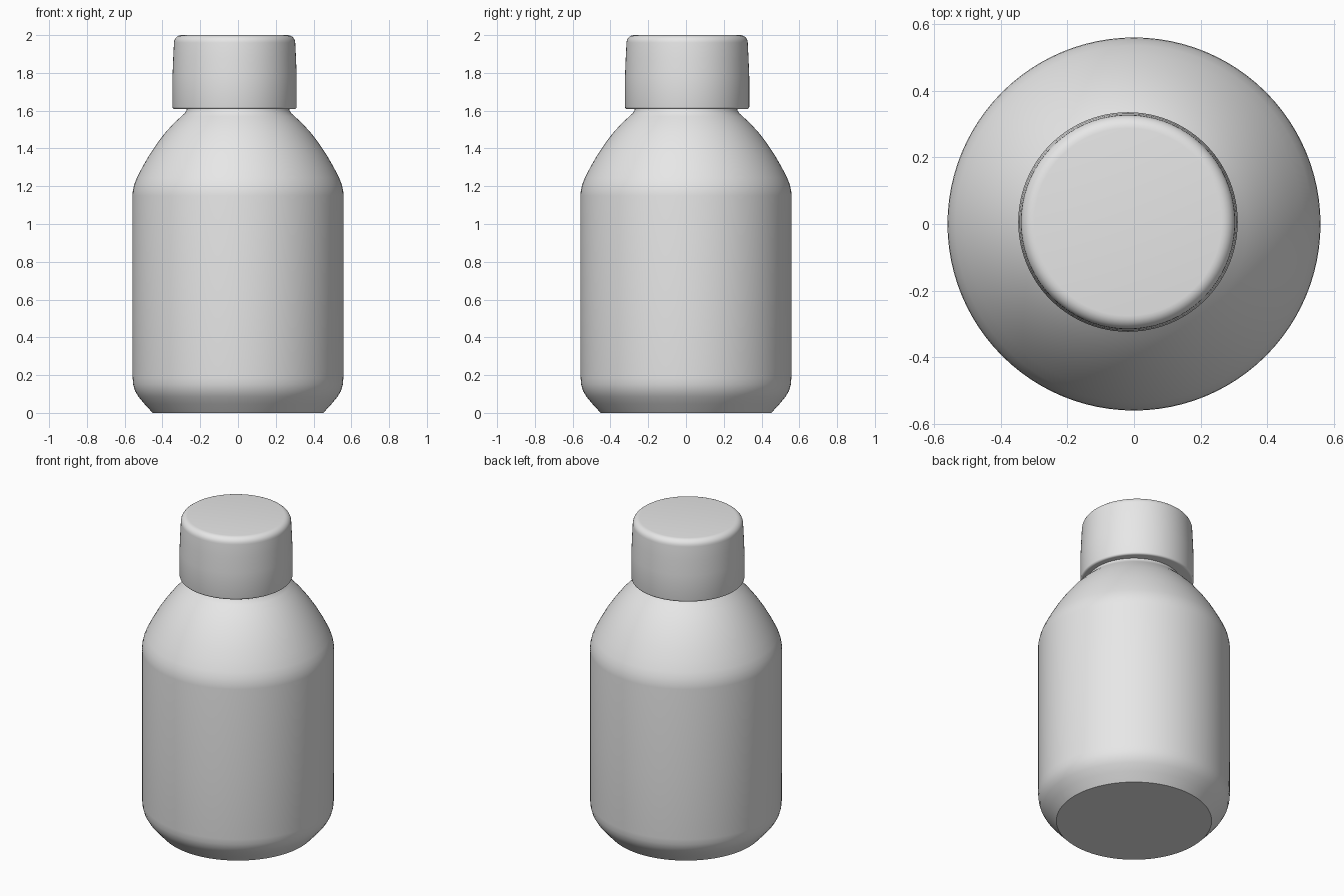
import bpy
import bmesh
import math

cube = bpy.data.objects.get("Cube")
if cube:
    bpy.data.objects.remove(cube, do_unlink=True)

SEGMENTS = 96

grey = bpy.data.materials.new("plain_grey")
grey.use_nodes = True
colour = (0.8, 0.8, 0.8, 1)
grey.diffuse_color = colour
grey.node_tree.nodes["Principled BSDF"].inputs["Base Color"].default_value = colour


def lathe(name, profile, centre=(0, 0)):
    """Spin a (radius, height) profile that starts and ends on the axis."""
    bm = bmesh.new()
    verts = [bm.verts.new((r, 0, z)) for r, z in profile]
    edges = [bm.edges.new(pair) for pair in zip(verts, verts[1:])]
    bmesh.ops.spin(bm, geom=verts + edges, cent=(0, 0, 0), axis=(0, 0, 1),
                   angle=math.tau, steps=SEGMENTS, use_duplicate=False)
    bmesh.ops.remove_doubles(bm, verts=bm.verts[:], dist=0.0005)
    bmesh.ops.recalc_face_normals(bm, faces=bm.faces[:])
    mesh = bpy.data.meshes.new(name)
    bm.to_mesh(mesh)
    bm.free()
    obj = bpy.data.objects.new(name, mesh)
    obj.location = (*centre, 0)
    mesh.materials.append(grey)
    bpy.context.collection.objects.link(obj)
    bpy.ops.object.select_all(action="DESELECT")
    obj.select_set(True)
    bpy.context.view_layer.objects.active = obj
    bpy.ops.object.shade_smooth_by_angle(angle=math.radians(35))
    return obj


def corner(radius, height, size, start, steps=6):
    """Quarter-round profile points around (radius, height)."""
    return [(radius + size * math.cos(start + i * math.pi / 2 / steps),
             height + size * math.sin(start + i * math.pi / 2 / steps))
            for i in range(steps + 1)]


# Bottle: flat base, chamfered foot, straight wall, domed shoulder, short neck
lathe("bottle_body", [
    (0, 0), (0.452, 0), (0.495, 0.047), (0.528, 0.087), (0.546, 0.118),
    (0.555, 0.15), (0.558, 0.185), (0.559, 0.6), (0.559, 1.15), (0.557, 1.175),
    (0.549, 1.21), (0.535, 1.245), (0.507, 1.3), (0.47, 1.365), (0.43, 1.425),
    (0.385, 1.484), (0.34, 1.533), (0.3, 1.57), (0.28, 1.588),
    (0.272, 1.603), (0.27, 1.62), (0.27, 1.7), (0, 1.7),
])

# Cap: slightly off centre, rounded top and a softened lower rim
lathe("cap",
      [(0, 1.608)]
      + corner(0.317, 1.62, 0.012, -math.pi / 2, 3)
      + [(0.329, 1.78), (0.325, 1.88)]
      + corner(0.281, 1.96, 0.04, 0)
      + [(0, 2.0)],
      centre=(-0.018, 0.006))
